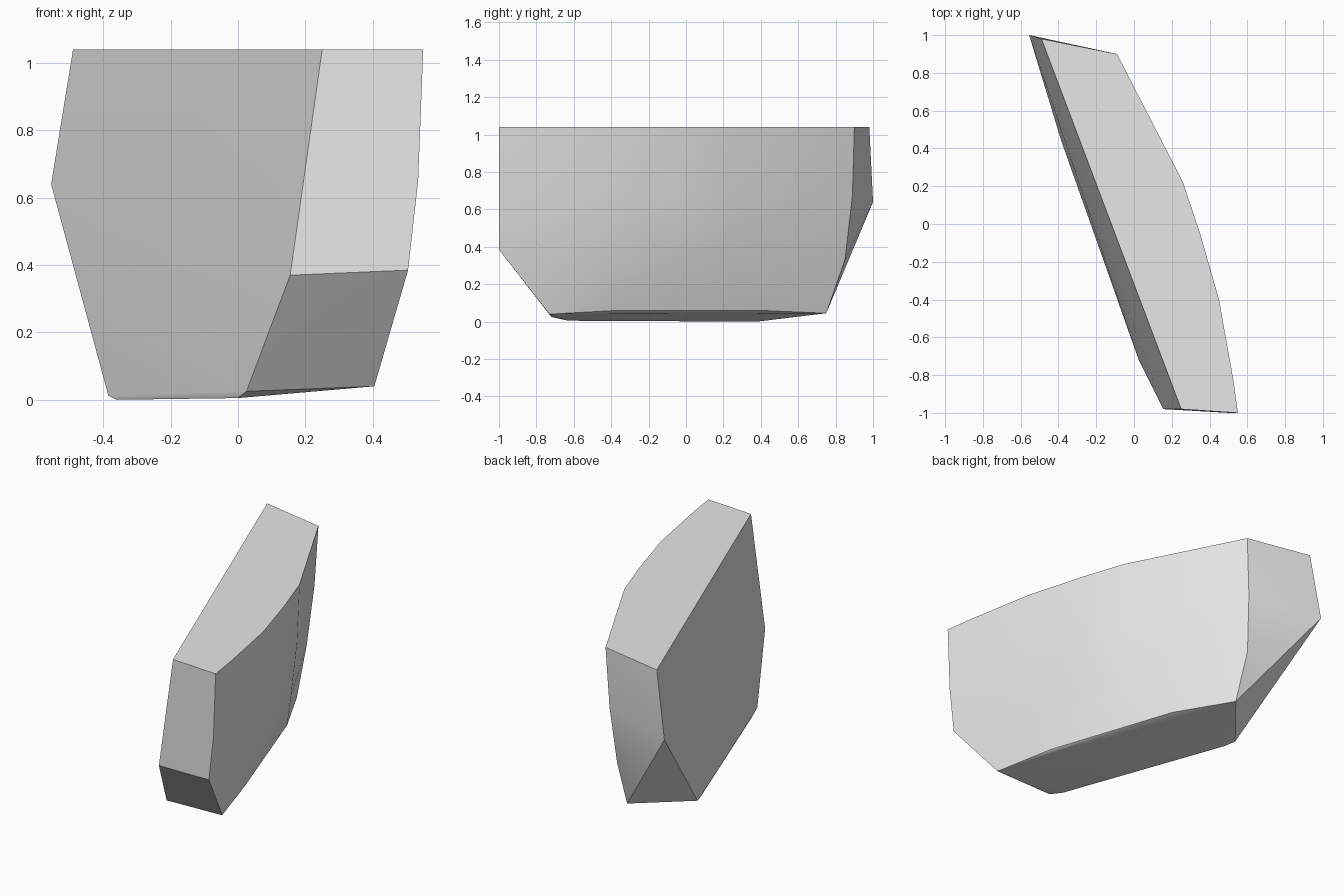
import bpy
import bmesh
import math
from mathutils import Vector

default_cube = bpy.data.objects.get("Cube")
if default_cube:
    bpy.data.objects.remove(default_cube, do_unlink=True)


def make_material(name, colour):
    material = bpy.data.materials.new(name)
    material.use_nodes = True
    material.diffuse_color = colour
    shader = next(n for n in material.node_tree.nodes if n.type == "BSDF_PRINCIPLED")
    shader.inputs["Base Color"].default_value = colour
    return material


def make_hull(name, points, material):
    """Wrap a set of corner points in a closed convex solid."""
    mesh = bpy.data.meshes.new(name)
    solid = bmesh.new()
    for point in points:
        solid.verts.new(point)
    result = bmesh.ops.convex_hull(solid, input=solid.verts[:])
    spare = {item for key in ("geom_interior", "geom_unused") for item in result[key]
             if isinstance(item, bmesh.types.BMVert)}
    bmesh.ops.delete(solid, geom=list(spare), context="VERTS")
    # Merge the nearly coplanar triangles of the broad flat sides
    bmesh.ops.dissolve_limit(solid, angle_limit=math.radians(1),
                             verts=solid.verts[:], edges=solid.edges[:])
    bmesh.ops.recalc_face_normals(solid, faces=solid.faces[:])
    solid.to_mesh(mesh)
    solid.free()
    mesh.materials.append(material)
    obj = bpy.data.objects.new(name, mesh)
    bpy.context.scene.collection.objects.link(obj)
    return obj


TOP = 1.04

# Curved upper rim, running from the back to the front
curved_rim = [(.26, .22), (.35, -.05), (.45, -.4), (.525, -.82)]
points = [Vector((x, y, TOP)) for x, y in curved_rim]

# The bulging side leans inward as it drops below the rim
inward = Vector((-.91, -.41, 0))
for height, lean in ((.68, .015), (.36, .048)):
    for x, y in curved_rim:
        points.append(Vector((x, y, height)) + inward * lean)

# Back edge of the bulging side
points += [(-.09, .9, TOP), (-.11, .89, .675), (-.133, .85, .33), (-.13, .75, .045)]

# Front edge of the bulging side
points += [(.55, -1, TOP), (.535, -1, .65), (.505, -1, .385), (.405, -.73, .04)]

# Lower edge of the bulging side
points += [(.05, .4, .06), (.31, -.37, .06)]

# Broad flat side
points += [(-.49, .98, TOP), (.25, -.98, TOP), (.155, -.98, .37),
           (.025, -.72, .025), (-.385, .44, .012), (-.555, 1, .64)]

# Worn edge of the underside
points += [(0, -.63, .005), (-.36, .38, 0)]

stone_grey = make_material("stone grey", (.8, .8, .8, 1))
stone = make_hull("stone_chunk", points, stone_grey)

# Smooth the bulge, keep the broken edges crisp
bpy.ops.object.select_all(action="DESELECT")
stone.select_set(True)
bpy.context.view_layer.objects.active = stone
bpy.ops.object.shade_smooth_by_angle(angle=math.radians(28))
